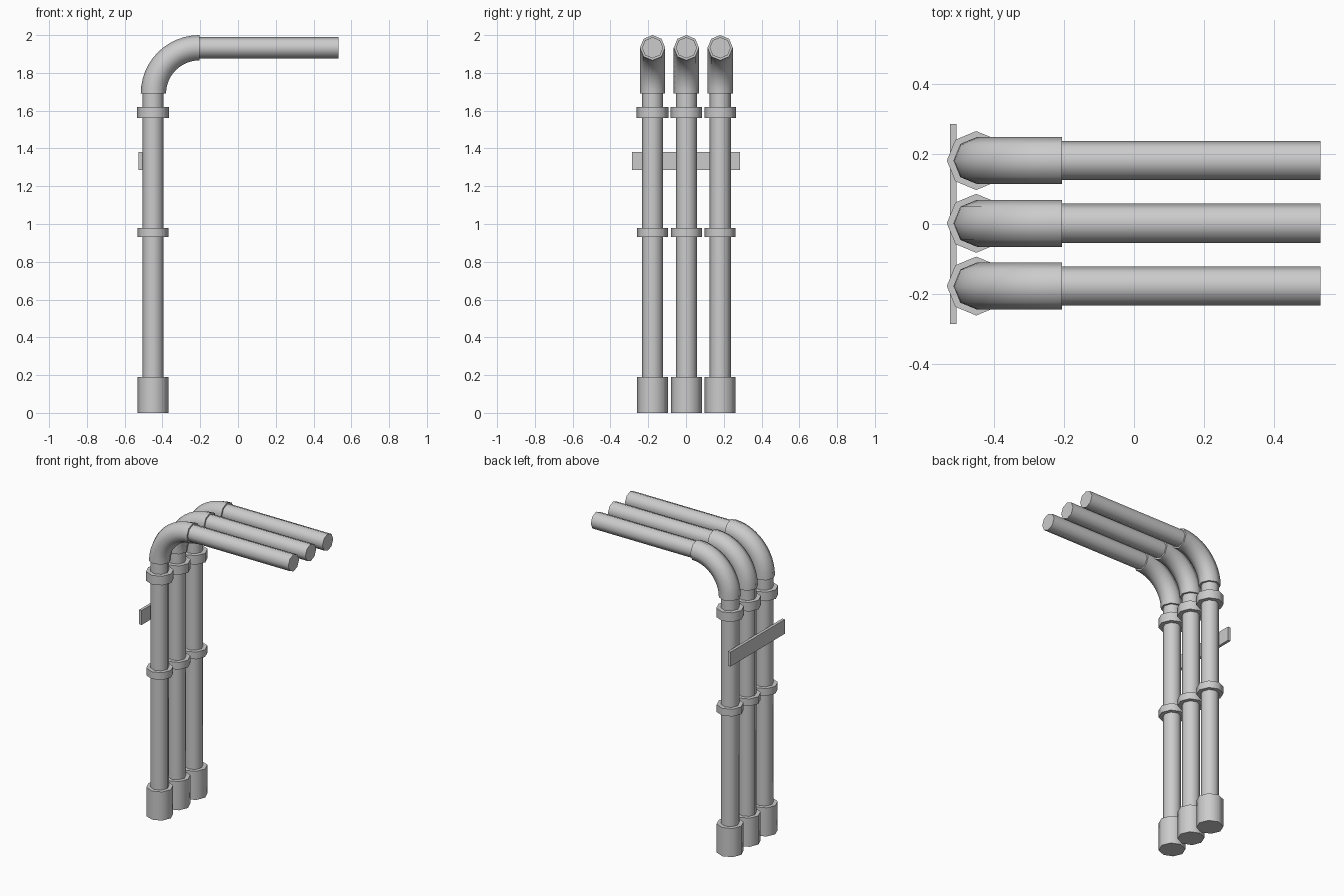
import bpy, bmesh
from math import sin, cos, pi, radians
from mathutils import Vector

cube = bpy.data.objects.get("Cube")
if cube:
    bpy.data.objects.remove(cube, do_unlink=True)

SIDES = 8
PIPE_X = -0.45
BEND_X, BEND_Z, BEND_R = -0.205, 1.69, 0.243

grey = bpy.data.materials.new("pipe_grey")
grey.use_nodes = True
colour = (0.6, 0.6, 0.6, 1)
grey.diffuse_color = colour
grey.node_tree.nodes["Principled BSDF"].inputs["Base Color"].default_value = colour


def finish(name, bm):
    """Orient faces, smooth the round sides, keep rims sharp."""
    bmesh.ops.recalc_face_normals(bm, faces=bm.faces)
    for f in bm.faces:
        f.smooth = True
    for e in bm.edges:
        e.smooth = e.calc_face_angle(pi) < radians(50)
    mesh = bpy.data.meshes.new(name)
    bm.to_mesh(mesh)
    bm.free()
    mesh.materials.append(grey)
    ob = bpy.data.objects.new(name, mesh)
    bpy.context.collection.objects.link(ob)
    return ob


def tube(name, y, radius, stations):
    """Capped tube through (x, z, tilt) stations; tilt 0 is upright, pi/2 lies along x."""
    bm = bmesh.new()
    rings = []
    for x, z, tilt in stations:
        out = Vector((-cos(tilt), 0, sin(tilt)))
        side = Vector((0, 1, 0))
        angles = [2 * pi * i / SIDES for i in range(SIDES)]
        rings.append([bm.verts.new(Vector((x, y, z)) + radius * (cos(a) * out + sin(a) * side))
                      for a in angles])
    for a, b in zip(rings, rings[1:]):
        for i in range(SIDES):
            j = (i + 1) % SIDES
            bm.faces.new((a[i], a[j], b[j], b[i]))
    bm.faces.new(rings[0])
    bm.faces.new(rings[-1])
    return finish(name, bm)


def upright(name, y, radius, z0, z1):
    return tube(name, y, radius, [(PIPE_X, z0, 0), (PIPE_X, z1, 0)])


# Three identical bent pipes
for label, y in (("front", -0.177), ("middle", 0.002), ("back", 0.181)):
    upright(label + "_base_socket", y, 0.082, 0, 0.19)
    upright(label + "_vertical_pipe", y, 0.056, 0.1, BEND_Z + 0.02)
    upright(label + "_lower_collar", y, 0.082, 0.932, 0.98)
    upright(label + "_upper_collar", y, 0.084, 1.56, 1.62)
    # Quarter-turn elbow
    steps = 12
    bend = []
    for i in range(steps + 1):
        t = pi / 2 * i / steps
        bend.append((BEND_X - BEND_R * cos(t), BEND_Z + BEND_R * sin(t), t))
    tube(label + "_elbow", y, 0.067, bend)
    top = BEND_Z + BEND_R
    tube(label + "_horizontal_pipe", y, 0.056,
         [(BEND_X - 0.02, top, pi / 2), (0.532, top, pi / 2)])

# Flat mounting strip behind the pipes
bm = bmesh.new()
bmesh.ops.create_cube(bm, size=1)
bmesh.ops.scale(bm, vec=(0.019, 0.57, 0.095), verts=bm.verts)
bmesh.ops.translate(bm, vec=(-0.516, 0, 1.333), verts=bm.verts)
finish("mounting_strip", bm)
